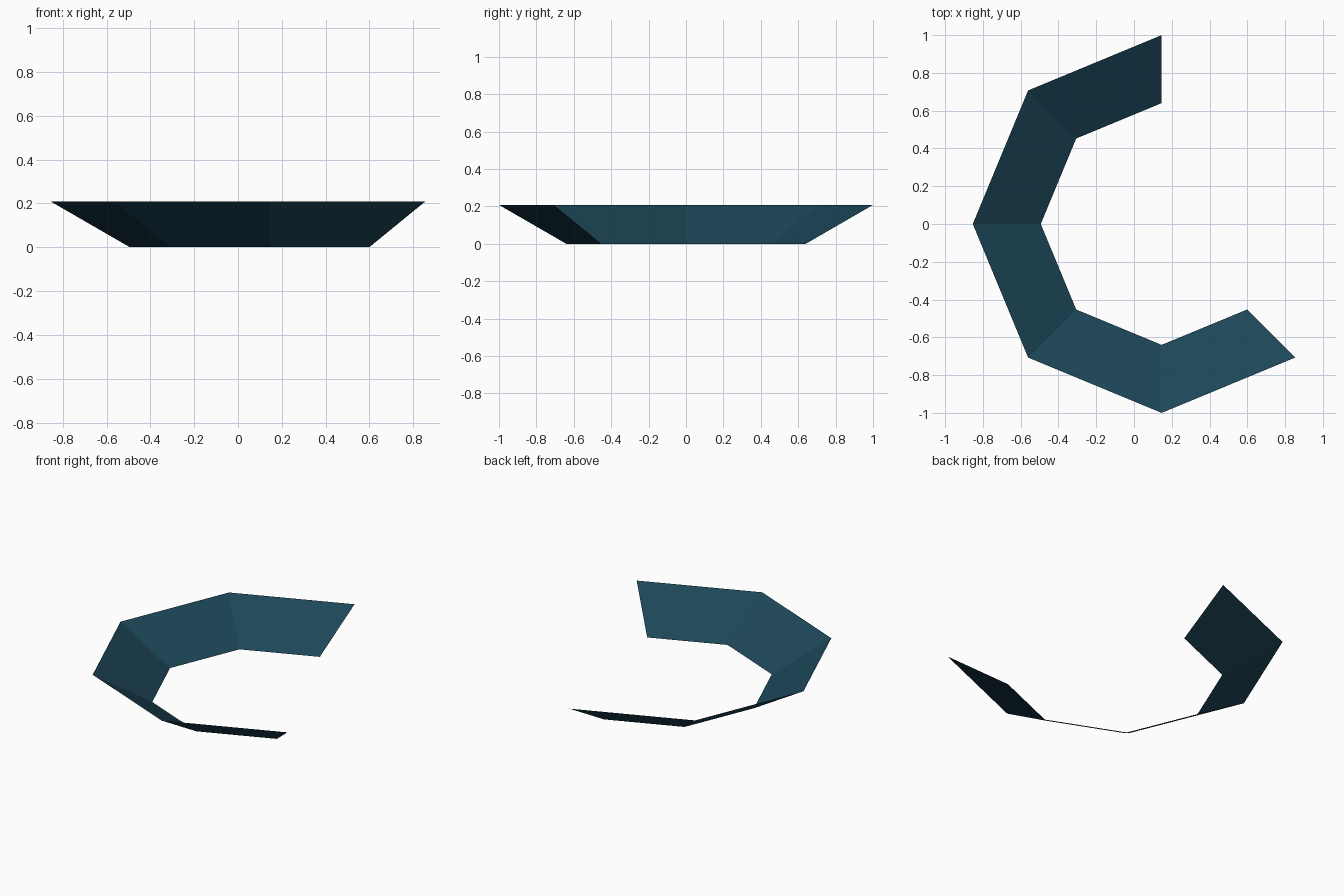
import bpy, bmesh, math
from mathutils import Vector

if "Cube" in bpy.data.objects:
    bpy.data.objects.remove(bpy.data.objects["Cube"])

# Open octagonal dish rim: five of eight sloped panels
OUTER_R, INNER_R, HEIGHT = 1.0, 0.64, 0.208
CENTRE_X = (1 - math.sqrt(0.5)) / 2
PANELS = 5

bm = bmesh.new()
# Sloped end edge at the back (+y), swept around the centre
low = bm.verts.new((CENTRE_X, INNER_R, 0))
high = bm.verts.new((CENTRE_X, OUTER_R, HEIGHT))
edge = bm.edges.new((low, high))
bmesh.ops.spin(bm, geom=[low, high, edge], cent=Vector((CENTRE_X, 0, 0)),
               axis=Vector((0, 0, 1)), angle=math.radians(45 * PANELS),
               steps=PANELS, use_duplicate=False)

# Inner side of the dish faces upward
bm.normal_update()
bmesh.ops.reverse_faces(bm, faces=[f for f in bm.faces if f.normal.z < 0])

mesh = bpy.data.meshes.new("dish_rim")
bm.to_mesh(mesh)
bm.free()
rim = bpy.data.objects.new("dish_rim", mesh)
bpy.context.collection.objects.link(rim)

# Dark teal
mat = bpy.data.materials.new("dark_teal")
mat.diffuse_color = (0.012, 0.062, 0.1, 1)
mat.use_nodes = True
mat.node_tree.nodes["Principled BSDF"].inputs["Base Color"].default_value = mat.diffuse_color
mesh.materials.append(mat)
